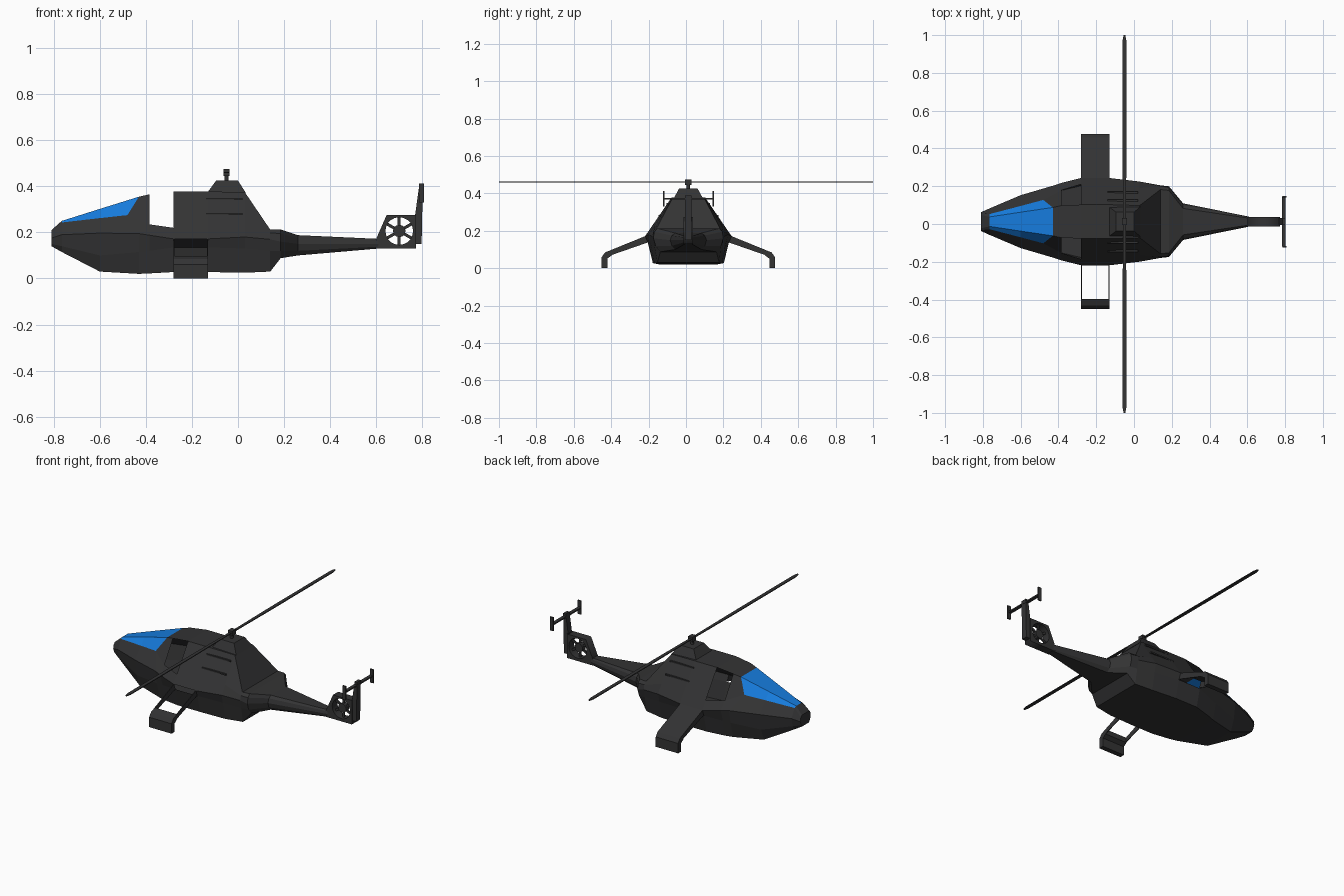
import bpy, bmesh, math
from mathutils import Vector, Matrix

if "Cube" in bpy.data.objects:
    bpy.data.objects.remove(bpy.data.objects["Cube"])

CY = 0.0125  # centre line of the aircraft


def material(name, rgb):
    m = bpy.data.materials.new(name)
    m.diffuse_color = (*rgb, 1)
    m.use_nodes = True
    m.node_tree.nodes["Principled BSDF"].inputs["Base Color"].default_value = m.diffuse_color
    return m


DARK = material("charcoal", (0.033, 0.033, 0.034))
BLUE = material("canopy blue", (0.008, 0.2, 0.72))


def finish(name, bm, mats=(DARK,), fix=True):
    if fix:
        bmesh.ops.recalc_face_normals(bm, faces=bm.faces)
    me = bpy.data.meshes.new(name)
    bm.to_mesh(me)
    bm.free()
    for m in mats:
        me.materials.append(m)
    ob = bpy.data.objects.new(name, me)
    bpy.context.collection.objects.link(ob)
    return ob


def prism(name, pts, axis, a, b):
    """Extrude a 2D outline along an axis ('x': outline is y,z; 'y': outline is x,z)."""
    bm = bmesh.new()

    def ring(t):
        return [bm.verts.new((t, p, q) if axis == 'x' else (p, t, q)) for p, q in pts]
    r0, r1 = ring(a), ring(b)
    n = len(pts)
    bm.faces.new(r0)
    bm.faces.new(r1)
    for i in range(n):
        bm.faces.new((r0[i], r0[(i + 1) % n], r1[(i + 1) % n], r1[i]))
    return finish(name, bm)


def box(name, x0, x1, y0, y1, z0, z1):
    return prism(name, [(y0, z0), (y1, z0), (y1, z1), (y0, z1)], 'x', x0, x1)


def cylinder(name, centre, radius, depth, axis='Z', sides=12):
    bm = bmesh.new()
    bmesh.ops.create_cone(bm, cap_ends=True, segments=sides, radius1=radius, radius2=radius, depth=depth)
    if axis == 'Y':
        bm.transform(Matrix.Rotation(math.pi / 2, 4, 'X'))
    bm.transform(Matrix.Translation(centre))
    return finish(name, bm)


# Fuselage stations: x, then half-width and height of belly, side, chine, shoulder, roof
mid = (.19, .028, .216, .135, .231, .172, .198, .22, .09, .378)
stations = [
    (-.81, .03, .14, .04, .15, .05, .175, .045, .2, .035, .21),
    (-.765, .045, .115, .06, .14, .07, .19, .04, .243, .025, .25),
    (-.6, .10, .03, .125, .10, .14, .197, .083, .262, .05, .302),
    (-.43, .15, .02, .175, .115, .19, .195, .115, .275, .075, .355),
    (-.385, .165, .022, .185, .12, .205, .188, .166, .235, .085, .365),
    (-.28, *mid),
    (-.13, *mid),
    (.03, .18, .025, .20, .13, .212, .18, .178, .23, .085, .374),
    (.14, .165, .03, .182, .12, .192, .17, .187, .198, .17, .212),
    (.185, .15, .088, .175, .12, .187, .16, .182, .195, .165, .213),
    (.26, .07, .10, .088, .12, .097, .15, .088, .175, .07, .188),
    (.61, .018, .13, .024, .138, .026, .15, .024, .165, .018, .172),
]
bm = bmesh.new()
rings = []
for s in stations:
    half = [(s[i], s[i + 1]) for i in range(1, 11, 2)]
    xs = [s[0]] * 5
    if s[0] == -.43:
        xs[3] = -.48  # raked rear edge of the canopy
    right = [bm.verts.new((x, CY + w, z)) for x, (w, z) in zip(xs, half)]
    left = [bm.verts.new((x, CY - w, z)) for x, (w, z) in zip(xs, half)]
    rings.append(right + left[::-1])
for i in range(len(rings) - 1):
    a, b = rings[i], rings[i + 1]
    for j in range(10):
        if i == 4 and j in (3, 5):      # open side windows
            continue
        if i == 5 and j in (1, 7):      # open wing roots
            continue
        k = (j + 1) % 10
        f = bm.faces.new((a[j], a[k], b[k], b[j]))
        if i in (1, 2) and j in (3, 4, 5):   # canopy glass
            f.material_index = 1
bm.faces.new(rings[0])
bm.faces.new(rings[-1])
finish("fuselage", bm, (DARK, BLUE))

# Side vents
for side in (-1, 1):
    for z, w in ((.345, .111), (.28, .155)):
        y = CY + side * w
        box("side_vent", -.14, .02, y - .005, y + .005, z - .004, z + .004)

# Rotor housing on the roof
bm = bmesh.new()
base = [bm.verts.new((x, CY + y, .37)) for x, y in ((-.135, -.08), (.035, -.08), (.035, .08), (-.135, .08))]
top = [bm.verts.new((x, CY + y, .425)) for x, y in ((-.095, -.05), (0, -.05), (0, .05), (-.095, .05))]
bm.faces.new(top)
bm.faces.new(base)
for i in range(4):
    bm.faces.new((base[i], base[(i + 1) % 4], top[(i + 1) % 4], top[i]))
finish("rotor_housing", bm)

# Mast, hub and the two blades
cylinder("rotor_mast", (-.05, CY, .44), .009, .06)
box("rotor_hub", -.064, -.036, CY - .018, CY + .018, .445, .475)
for side in (-1, 1):
    bm = bmesh.new()
    outline = [(-.057, 0), (-.061, .37), (-.061, .97), (-.055, 1), (-.046, 1), (-.04, .97), (-.04, .37), (-.043, 0)]
    face = bm.faces.new([bm.verts.new((x, side * y, .458)) for x, y in outline])
    ext = bmesh.ops.extrude_face_region(bm, geom=[face])
    bmesh.ops.translate(bm, vec=(0, 0, .005), verts=[v for v in ext['geom'] if isinstance(v, bmesh.types.BMVert)])
    finish("rotor_blade", bm)

# Stub wings: end pods and edge spars on both sides
X0, X1 = -.28, -.13
pod = [(.41, .098), (.445, .085), (.463, .06), (.463, 0), (.433, 0), (.433, .052), (.41, .068)]
spar = [(.23, .172), (.412, .098), (.412, .07), (.216, .138)]
for side in (-1, 1):
    prism("wing_pod", [(CY + side * y, z) for y, z in pod], 'x', X0, X1)
    for x in (X0, X1 - .004):
        prism("wing_spar", [(CY + side * y, z) for y, z in spar], 'x', x, x + .004)
# Only the rear wing carries a skin
bm = bmesh.new()
bm.faces.new([bm.verts.new(p) for p in ((X0, CY + .23, .172), (X1, CY + .23, .172),
                                        (X1, CY + .412, .098), (X0, CY + .412, .098))])
if list(bm.faces)[0].normal.z <= 0:
    bm.normal_update()
    if list(bm.faces)[0].normal.z < 0:
        bmesh.ops.reverse_faces(bm, faces=bm.faces)
finish("wing_skin", bm, fix=False)

# Tail fin housing with a round fan duct, as a filled 2D curve
FX, FZ, FR = .70, .206, .06
cu = bpy.data.curves.new("tail_fan_housing", 'CURVE')
cu.dimensions = '2D'
cu.fill_mode = 'BOTH'
cu.extrude = .025
circle = [(FX + FR * math.cos(i * math.tau / 20), FZ + FR * math.sin(i * math.tau / 20)) for i in range(20)]
for pts in ([(.597, .13), (.6, .172), (.645, .275), (.772, .275), (.772, .13)], circle):
    sp = cu.splines.new('POLY')
    sp.points.add(len(pts) - 1)
    for p, (x, z) in zip(sp.points, pts):
        p.co = (x, z, 0, 1)
    sp.use_cyclic_u = True
cu.materials.append(DARK)
ob = bpy.data.objects.new("tail_fan_housing", cu)
ob.matrix_world = Matrix.Translation((0, CY, 0)) @ Matrix.Rotation(math.pi / 2, 4, 'X')
bpy.context.collection.objects.link(ob)
bpy.context.view_layer.objects.active = ob
ob.select_set(True)
bpy.ops.object.convert(target='MESH')

# Tail fan
cylinder("tail_fan_hub", (FX, CY, FZ), .027, .03, 'Y', 12)
for i in range(6):
    bm = bmesh.new()
    bmesh.ops.create_cube(bm, size=1, matrix=Matrix.Diagonal((.013, .008, .045, 1)))
    bm.transform(Matrix.Translation((FX, CY, FZ)) @ Matrix.Rotation(i * math.pi / 3, 4, 'Y')
                 @ Matrix.Translation((0, 0, .042)))
    finish("tail_fan_blade", bm)

# Upright fin, tailplane and end plates
prism("tail_fin", [(.768, .15), (.797, .15), (.802, .39), (.785, .39), (.768, .27)], 'y', CY - .018, CY + .018)
box("tailplane", .783, .803, CY - .132, CY + .132, .367, .375)
for side in (-1, 1):
    y = CY + side * .132
    box("tail_end_plate", .786, .808, y - .004, y + .004, .33, .412)
